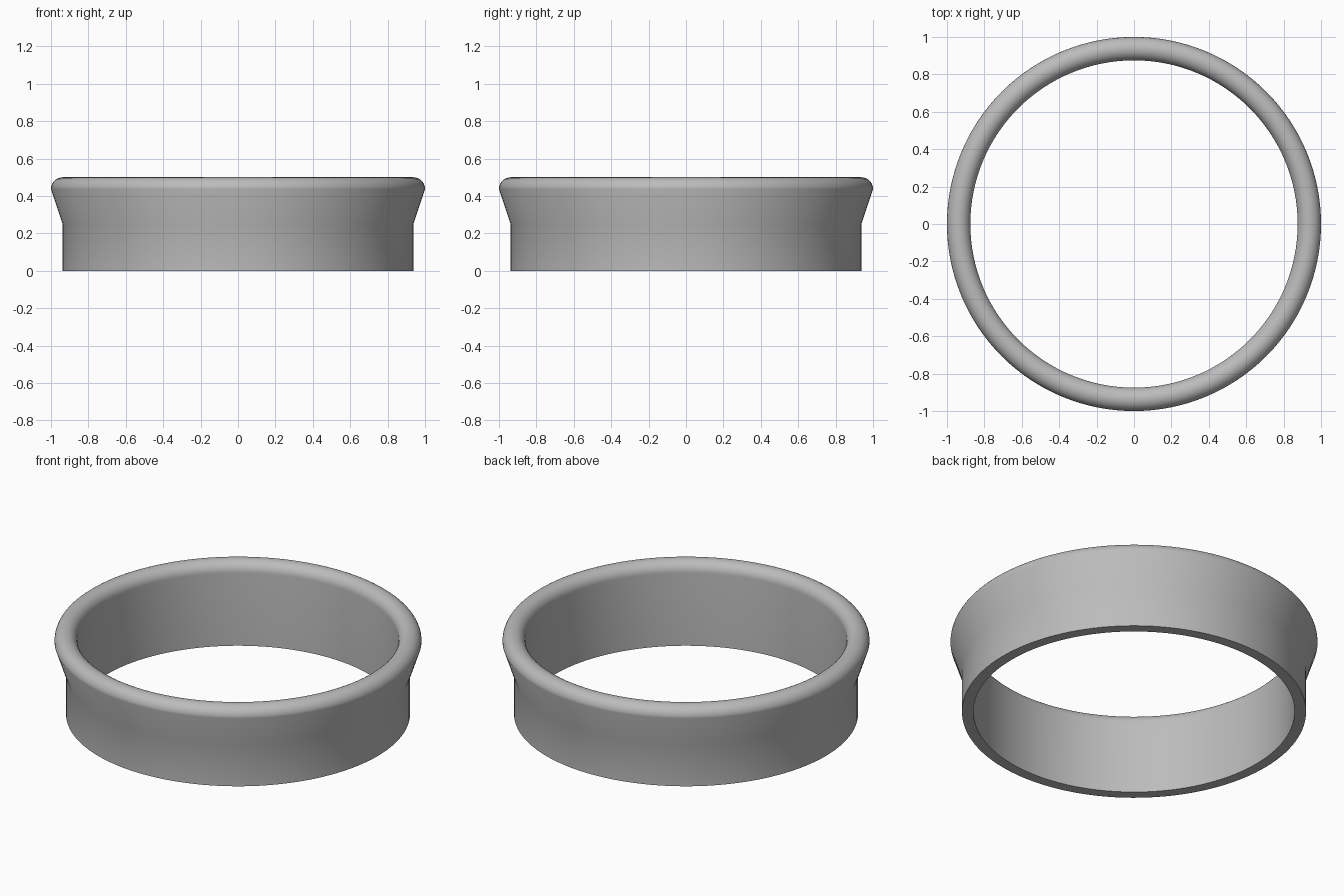
import bpy
import bmesh
import math

cube = bpy.data.objects.get("Cube")
if cube:
    bpy.data.objects.remove(cube, do_unlink=True)

SEGMENTS = 128
INNER, OUTER = 0.875, 0.9375        # wall radii
FLARE_START, LIP_Z = 0.25, 0.4375   # flare base and lip centre heights
LIP_RADIUS = 0.0625
LIP_STEPS = 16

# Flat grey material
grey = bpy.data.materials.new("plain grey")
grey.use_nodes = True
colour = (0.5, 0.5, 0.5, 1.0)
grey.diffuse_color = colour
bsdf = next(n for n in grey.node_tree.nodes if n.type == 'BSDF_PRINCIPLED')
bsdf.inputs["Base Color"].default_value = colour

# Cross-section: straight outer wall, flare, half-round lip, straight bore
profile = [(INNER, 0), (OUTER, 0), (OUTER, FLARE_START)]
for i in range(LIP_STEPS + 1):
    a = math.pi * i / LIP_STEPS
    profile.append((OUTER + LIP_RADIUS * math.cos(a),
                    LIP_Z + LIP_RADIUS * math.sin(a)))

# Revolve the closed section around z
bm = bmesh.new()
rings = []
for s in range(SEGMENTS):
    t = 2 * math.pi * s / SEGMENTS
    rings.append([bm.verts.new((r * math.cos(t), r * math.sin(t), z))
                  for r, z in profile])
count = len(profile)
for s in range(SEGMENTS):
    here, there = rings[s], rings[(s + 1) % SEGMENTS]
    for i in range(count):
        j = (i + 1) % count
        bm.faces.new((here[i], there[i], there[j], here[j]))
bmesh.ops.recalc_face_normals(bm, faces=bm.faces[:])

mesh = bpy.data.meshes.new("flared_ring")
bm.to_mesh(mesh)
bm.free()
mesh.materials.append(grey)
ring = bpy.data.objects.new("flared_ring", mesh)
bpy.context.collection.objects.link(ring)

# Smooth shading with crisp bottom edges
bpy.ops.object.select_all(action='DESELECT')
ring.select_set(True)
bpy.context.view_layer.objects.active = ring
bpy.ops.object.shade_smooth_by_angle(angle=math.radians(30))
